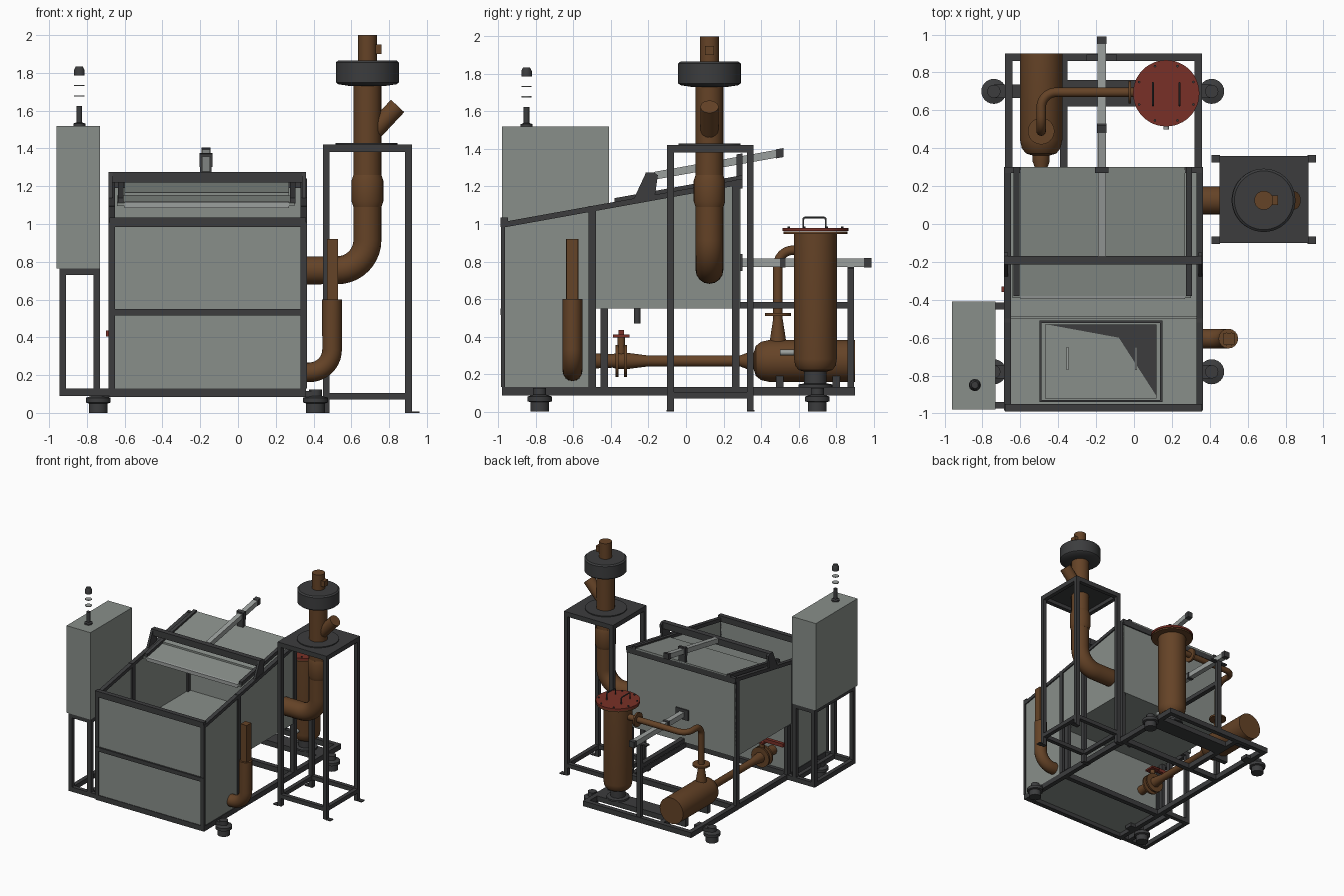
import bpy, bmesh, math
from mathutils import Vector

def material(name, rgb):
    m = bpy.data.materials.new(name)
    m.diffuse_color = (*rgb, 1)
    return m

GRAY = material("panel gray", (0.25, 0.275, 0.255))
DARK = material("frame charcoal", (0.045, 0.046, 0.048))
BROWN = material("pipe brown", (0.13, 0.056, 0.020))
RED = material("lid red", (0.19, 0.030, 0.020))
METAL = material("actuator metal", (0.33, 0.35, 0.34))

def finish(name, bm, mat, smooth=False):
    bmesh.ops.recalc_face_normals(bm, faces=bm.faces)
    me = bpy.data.meshes.new(name)
    bm.to_mesh(me)
    bm.free()
    me.materials.append(mat)
    ob = bpy.data.objects.new(name, me)
    bpy.context.collection.objects.link(ob)
    if smooth:
        bpy.ops.object.select_all(action='DESELECT')
        ob.select_set(True)
        bpy.context.view_layer.objects.active = ob
        bpy.ops.object.shade_smooth_by_angle(angle=math.radians(35))
    return ob

def prism(name, x0, x1, prof, mat):
    """Extrude a (y, z) outline from x0 to x1."""
    bm = bmesh.new()
    a = [bm.verts.new((x0, y, z)) for y, z in prof]
    b = [bm.verts.new((x1, y, z)) for y, z in prof]
    bm.faces.new(a)
    bm.faces.new(b)
    n = len(prof)
    for i in range(n):
        j = (i + 1) % n
        bm.faces.new((a[i], a[j], b[j], b[i]))
    return finish(name, bm, mat)

def box(name, x0, x1, y0, y1, z0, z1, mat=DARK):
    return prism(name, x0, x1, [(y0, z0), (y1, z0), (y1, z1), (y0, z1)], mat)

def lathe(name, origin, axis, prof, mat, n=32):
    """Revolve (radius, distance) points around an axis, closed at both ends."""
    q = Vector(axis).to_track_quat('Z', 'Y')
    bm = bmesh.new()
    rings = [[bm.verts.new(Vector(origin) + q @ Vector((r * math.cos(t), r * math.sin(t), h)))
              for t in (2 * math.pi * k / n for k in range(n))] for r, h in prof]
    bm.faces.new(rings[0])
    bm.faces.new(rings[-1])
    for a, b in zip(rings, rings[1:]):
        for i in range(n):
            j = (i + 1) % n
            bm.faces.new((a[i], a[j], b[j], b[i]))
    return finish(name, bm, mat, True)

def cyl(name, p0, p1, r, mat, n=32):
    d = Vector(p1) - Vector(p0)
    return lathe(name, p0, d, [(r, 0), (r, d.length)], mat, n)

def pipe(name, pts, r, bend, mat):
    """Round pipe through corner points, with rounded bends."""
    P = [Vector(p) for p in pts]
    path = [P[0]]
    for a, b, c in zip(P, P[1:], P[2:]):
        u, v = (a - b).normalized(), (c - b).normalized()
        o = b + (u + v) * bend
        for k in range(11):
            t = k / 10 * math.pi / 2
            path.append(o - v * bend * math.cos(t) - u * bend * math.sin(t))
    path.append(P[-1])
    cu = bpy.data.curves.new(name, 'CURVE')
    cu.dimensions = '3D'
    cu.bevel_depth, cu.bevel_resolution, cu.use_fill_caps = r, 6, True
    sp = cu.splines.new('POLY')
    sp.points.add(len(path) - 1)
    for s, p in zip(sp.points, path):
        s.co = (*p, 1)
    tmp = bpy.data.objects.new(name + "_path", cu)
    bpy.context.collection.objects.link(tmp)
    bpy.context.view_layer.update()
    bm = bmesh.new()
    bm.from_mesh(tmp.to_mesh())
    bpy.data.objects.remove(tmp)
    return finish(name, bm, mat, True)

def ring_frame(name, x0, x1, y0, y1, z0, z1, w):
    box(name + "_front", x0, x1, y0, y0 + w, z0, z1)
    box(name + "_back", x0, x1, y1 - w, y1, z0, z1)
    box(name + "_left", x0, x0 + w, y0, y1, z0, z1)
    box(name + "_right", x1 - w, x1, y0, y1, z0, z1)

def slope(y):
    return 1.01 + 0.18 * (y + 0.98)

def sloped(name, x0, x1, y0, y1, lo, hi, mat=DARK):
    return prism(name, x0, x1, [(y0, slope(y0) + lo), (y1, slope(y1) + lo),
                                (y1, slope(y1) + hi), (y0, slope(y0) + hi)], mat)

# Base frame and feet
ring_frame("base_frame", -0.68, 0.36, -0.98, 0.90, 0.085, 0.13, 0.04)
box("base_cross_mid", -0.68, 0.36, 0.25, 0.29, 0.085, 0.13)
box("base_cross_front", -0.68, 0.36, -0.50, -0.46, 0.085, 0.13)
box("base_long_mid", -0.39, -0.35, 0.29, 0.87, 0.085, 0.13)
box("base_cross_filter", -0.35, 0.34, 0.62, 0.76, 0.085, 0.13)
for x in (-0.74, 0.41):
    for y in (-0.78, 0.70):
        lathe("foot", (x, y, 0), (0, 0, 1), [(0.05, 0), (0.05, 0.05), (0.066, 0.055), (0.066, 0.08),
              (0.035, 0.09), (0.035, 0.125)], DARK, 24)
        box("foot_lug", min(x, x * 0.8), max(x, x * 0.8), y - 0.035, y + 0.035, 0.085, 0.115)

# Hopper walls, floors and inside hatch
side = [(-0.975, 0.13), (-0.49, 0.13), (-0.49, 0.55), (0.285, 0.55), (0.285, slope(0.285) - 0.02), (-0.975, 0.99)]
prism("left_wall", -0.675, -0.665, side, GRAY)
prism("right_wall", 0.345, 0.355, side, GRAY)
box("front_wall", -0.66, 0.34, -0.975, -0.965, 0.13, 1.0, GRAY)
box("rear_wall", -0.67, 0.35, 0.28, 0.29, 0.55, 1.21, GRAY)
box("inner_wall", -0.67, 0.35, -0.50, -0.49, 0.13, 0.55, GRAY)
box("rear_floor", -0.67, 0.35, -0.49, 0.28, 0.55, 0.56, GRAY)
box("front_floor", -0.67, 0.35, -0.97, -0.49, 0.12, 0.135, GRAY)
ring_frame("hatch_frame", -0.50, 0.15, -0.94, -0.51, 0.135, 0.145, 0.012)
box("hatch", -0.47, 0.12, -0.92, -0.53, 0.135, 0.15, GRAY)
corner = bmesh.new()
corner.faces.new([corner.verts.new((x, y, 0.153)) for x, y in
                  ((-0.46, -0.53), (-0.08, -0.60), (0.12, -0.91), (0.12, -0.53))])
finish("hatch_dark_corner", corner, DARK)
for x in (-0.35, 0.01):
    box("hatch_handle", x - 0.005, x + 0.005, -0.77, -0.65, 0.15, 0.18, METAL)

# Hopper posts and rails
for x in (-0.685, 0.33):
    box("front_post", x, x + 0.035, -0.985, -0.965, 0.13, 1.0)
    box("middle_post", x, x + 0.035, -0.52, -0.48, 0.13, slope(-0.5))
    box("rear_post", x, x + 0.035, 0.245, 0.285, 0.13, 1.22)
    box("short_post", x, x + 0.035, -0.455, -0.415, 0.13, 0.55)
    sloped("top_rail", x, x + 0.035, -0.985, 0.30, -0.03, 0.0)
box("front_mid_rail", -0.68, 0.36, -0.99, -0.965, 0.515, 0.55)
box("front_top_rail", -0.68, 0.36, -0.99, -0.95, 0.985, 1.035)
box("rear_top_rail", -0.68, 0.36, 0.27, 0.30, 1.19, 1.24)

# Sliding lid with cross bar and guides
sloped("lid_rear", -0.60, 0.27, -0.17, 0.30, -0.005, 0.01, GRAY)
sloped("lid_front", -0.64, 0.30, -0.39, -0.17, -0.02, -0.005, GRAY)
for x in (-0.635, 0.275):
    sloped("lid_guide", x, x + 0.03, -0.38, 0.30, -0.01, 0.02)
sloped("lid_edge", -0.60, 0.27, -0.395, -0.38, -0.03, 0.0, METAL)
box("cross_bar", -0.685, 0.36, -0.215, -0.17, 1.22, 1.275)
for x in (-0.685, 0.34):
    prism("bar_bracket", x, x + 0.02, [(-0.28, 1.13), (-0.165, 1.155), (-0.15, 1.26), (-0.17, 1.275), (-0.215, 1.27)], DARK)

# Upper actuator, lying on the slope
def tilt(name, y0, y1, w, mat):
    f = lambda y: 1.255 + 0.18 * (y + 0.18)
    prism(name, -0.17 - w, -0.17 + w, [(y0, f(y0) - w), (y1, f(y1) - w), (y1, f(y1) + w), (y0, f(y0) + w)], mat)
tilt("upper_actuator", -0.17, 0.48, 0.021, METAL)
tilt("upper_actuator_cap", 0.48, 0.52, 0.024, DARK)
tilt("upper_actuator_clamp", 0.27, 0.30, 0.035, DARK)
box("upper_actuator_mount", -0.20, -0.14, 0.27, 0.30, 1.22, 1.32)

# Lower actuator and its support
box("lower_actuator", -0.192, -0.148, 0.29, 0.95, 0.772, 0.816, METAL)
box("lower_actuator_cap", -0.196, -0.144, 0.95, 0.99, 0.768, 0.82)
box("lower_actuator_clamp", -0.196, -0.144, 0.50, 0.53, 0.768, 0.82)
box("lower_actuator_plate", -0.23, -0.11, 0.285, 0.30, 0.75, 0.84)
box("actuator_post", -0.19, -0.15, 0.86, 0.895, 0.13, 0.772)
box("actuator_post_plate", -0.25, -0.09, 0.86, 0.895, 0.76, 0.772)
box("actuator_beam", -0.19, -0.15, 0.285, 0.87, 0.55, 0.585)
cyl("hopper_drain", (-0.17, -0.26, 0.47), (-0.17, -0.26, 0.56), 0.018, DARK, 16)

# Control cabinet, stand and signal lamp
box("cabinet", -0.96, -0.73, -0.98, -0.41, 0.765, 1.52, GRAY)
ring_frame("cabinet_stand_base", -0.945, -0.73, -0.975, -0.415, 0.09, 0.13, 0.035)
ring_frame("cabinet_stand_top", -0.945, -0.73, -0.975, -0.415, 0.73, 0.765, 0.035)
for y in (-0.975, -0.45):
    for x in (-0.945, -0.765):
        box("cabinet_post", x, x + 0.035, y, y + 0.035, 0.13, 0.73)
    box("cabinet_link", -0.73, -0.68, y, y + 0.035, 0.09, 0.13)
lamp = (-0.84, -0.85, 1.52)
lathe("lamp_base", lamp, (0, 0, 1), [(0.032, 0), (0.032, 0.012), (0.015, 0.018), (0.015, 0.105)], DARK, 24)
for h in (0.155, 0.21):
    lathe("lamp_ring", lamp, (0, 0, 1), [(0.027, h), (0.027, h + 0.006)], METAL, 24)
lathe("lamp_cap", lamp, (0, 0, 1), [(0.028, 0.265), (0.028, 0.295), (0.018, 0.315)], DARK, 24)

# Chimney stand
for x in (0.45, 0.885):
    for y in (-0.10, 0.325):
        box("chimney_post", x, x + 0.035, y, y + 0.035, 0, 1.385)
        tx, ty = (0.41 if x < 0.6 else 0.915), (-0.105 if y < 0 else 0.325)
        box("chimney_foot_tab", tx, tx + 0.045, ty, ty + 0.04, 0, 0.008)
ring_frame("chimney_stand_base", 0.45, 0.92, -0.10, 0.36, 0.07, 0.105, 0.035)
ring_frame("chimney_stand_top", 0.45, 0.92, -0.10, 0.36, 1.38, 1.415, 0.035)
box("chimney_stand_plate", 0.45, 0.92, -0.10, 0.36, 1.412, 1.42)
cyl("chimney_plate_flange", (0.68, 0.125, 1.42), (0.68, 0.125, 1.428), 0.165, DARK, 48)

# Chimney pipe, collar, drum, outlet and side branch
pipe("chimney_pipe", [(0.35, 0.125, 0.755), (0.685, 0.125, 0.755), (0.685, 0.125, 1.76)], 0.074, 0.16, BROWN)
lathe("chimney_collar", (0.685, 0.125, 1.09), (0, 0, 1),
      [(0.074, 0), (0.084, 0.03), (0.084, 0.14), (0.074, 0.17)], BROWN)
lathe("chimney_drum", (0.685, 0.125, 1.73), (0, 0, 1),
      [(0.09, 0), (0.155, 0.01), (0.167, 0.02), (0.167, 0.125), (0.155, 0.135)], DARK, 48)
cyl("chimney_outlet", (0.685, 0.125, 1.86), (0.685, 0.125, 2.0), 0.05, BROWN)
box("outlet_box", 0.72, 0.76, 0.10, 0.15, 1.90, 1.95, BROWN)
cyl("chimney_branch", (0.70, 0.125, 1.47), (0.845, 0.125, 1.625), 0.048, BROWN)

# Burner elbow with square riser
pipe("burner_elbow", [(0.35, -0.605, 0.215), (0.498, -0.605, 0.215), (0.498, -0.605, 0.60)], 0.052, 0.12, BROWN)
box("burner_riser", 0.472, 0.53, -0.637, -0.575, 0.60, 0.92, BROWN)
for x in (0.485, 0.513):
    box("burner_riser_rib", x, x + 0.005, -0.64, -0.572, 0.60, 0.92, BROWN)

# Vertical filter vessel with red lid
F = (0.17, 0.69, 0)
lathe("filter_stand", F, (0, 0, 1), [(0.09, 0.13), (0.09, 0.145), (0.06, 0.15), (0.06, 0.23)], DARK)
lathe("filter_body", F, (0, 0, 1), [(0.05, 0.21), (0.09, 0.222), (0.108, 0.245), (0.114, 0.28), (0.114, 0.955)], BROWN, 48)
lathe("filter_flange", F, (0, 0, 1), [(0.17, 0.948), (0.17, 0.96)], BROWN, 48)
lathe("filter_lid", F, (0, 0, 1), [(0.175, 0.962), (0.175, 0.98)], RED, 48)
for k in range(8):
    t = math.pi * (k + 0.5) / 4
    p = (0.17 + 0.155 * math.cos(t), 0.69 + 0.155 * math.sin(t))
    cyl("lid_bolt", (*p, 0.975), (*p, 0.988), 0.007, DARK, 8)
for x in (0.10, 0.24):
    pipe("lid_handle", [(x, 0.625, 0.975), (x, 0.625, 1.035), (x, 0.745, 1.035), (x, 0.745, 0.975)], 0.005, 0.012, DARK)
cyl("filter_drain", (0.17, 0.60, 0.315), (0.17, 0.50, 0.315), 0.015, METAL, 16)

# Horizontal blower tank with riser pipe to the filter
lathe("blower_tank", (-0.49, 0.36, 0.27), (0, 1, 0),
      [(0.04, 0), (0.08, 0.012), (0.102, 0.04), (0.112, 0.085), (0.112, 0.54)], BROWN, 48)
for y in (0.48, 0.78):
    box("blower_saddle", -0.57, -0.41, y, y + 0.04, 0.12, 0.19)
lathe("riser_cone", (-0.49, 0.49, 0.36), (0, 0, 1), [(0.045, 0), (0.04, 0.04), (0.026, 0.13)], BROWN)
cyl("riser_flange", (-0.49, 0.49, 0.51), (-0.49, 0.49, 0.525), 0.07, BROWN)
pipe("riser_pipe", [(-0.49, 0.49, 0.48), (-0.49, 0.49, 0.86), (-0.49, 0.695, 0.86), (0.08, 0.695, 0.86)],
     0.025, 0.08, BROWN)
cyl("filter_inlet_flange", (-0.03, 0.695, 0.86), (-0.015, 0.695, 0.86), 0.06, BROWN)

# Feed pipe with valve and red lever
lathe("feed_pipe", (-0.49, -0.49, 0.27), (0, 1, 0),
      [(0.04, 0), (0.036, 0.10), (0.043, 0.12), (0.043, 0.18), (0.03, 0.28), (0.03, 0.78), (0.045, 0.82), (0.045, 0.87)], BROWN)
for y in (-0.375, -0.33):
    cyl("valve_flange", (-0.49, y, 0.27), (-0.49, y + 0.015, 0.27), 0.085, BROWN)
cyl("valve_stem", (-0.49, -0.345, 0.27), (-0.49, -0.345, 0.40), 0.02, BROWN, 16)
box("valve_lever_head", -0.53, -0.45, -0.39, -0.30, 0.395, 0.41, RED)
box("valve_lever", -0.70, -0.49, -0.36, -0.33, 0.405, 0.435, RED)
